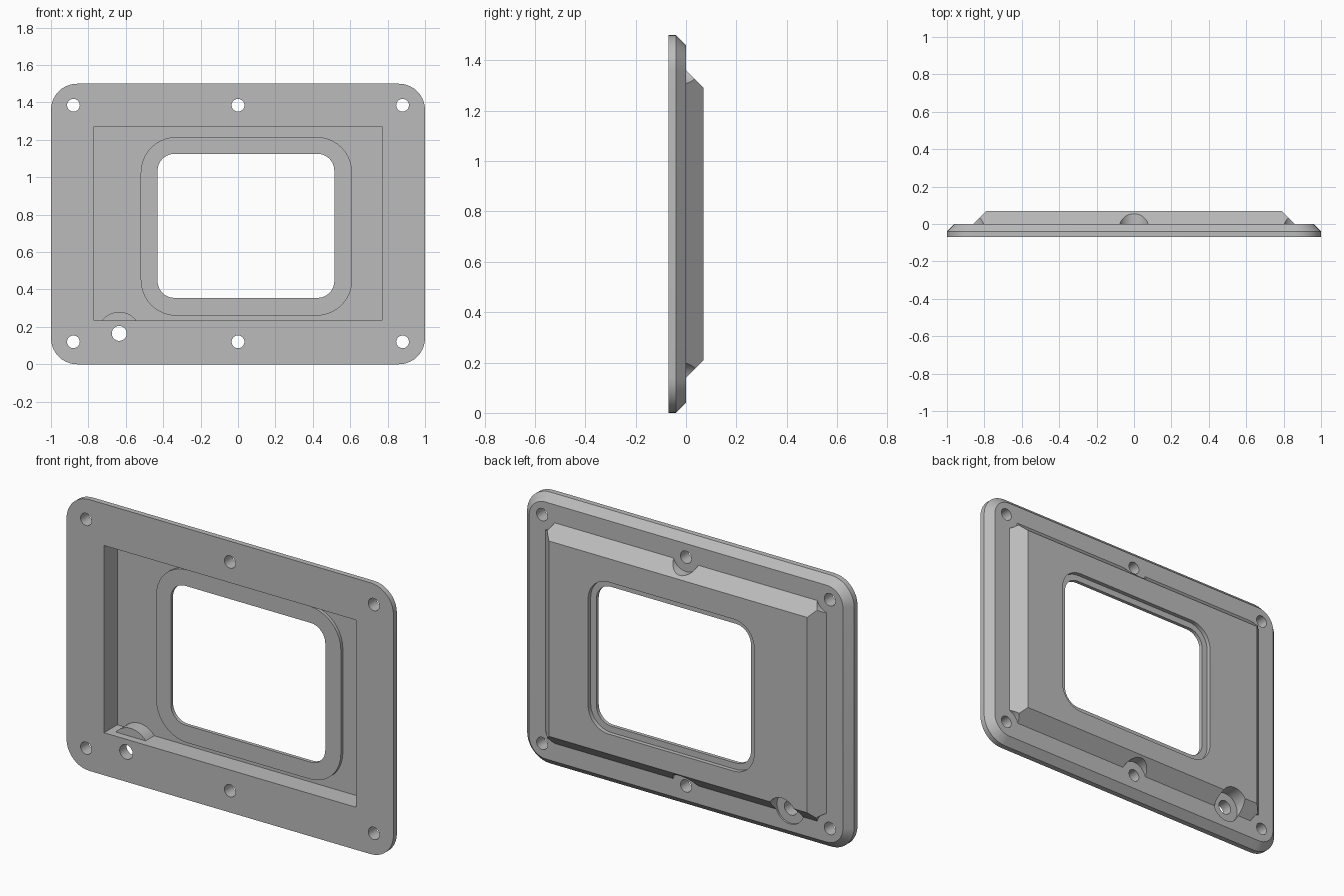
import bpy, bmesh, math

cube = bpy.data.objects.get("Cube")
if cube:
    bpy.data.objects.remove(cube, do_unlink=True)

grey = bpy.data.materials.new("plain grey")
grey.use_nodes = True
colour = (0.5, 0.5, 0.5, 1)
grey.diffuse_color = colour
grey.node_tree.nodes["Principled BSDF"].inputs["Base Color"].default_value = colour


def rect(x0, x1, z0, z1, r=0, steps=10):
    """Outline in x and z, with rounded corners when r is set."""
    if not r:
        return [(x1, z1), (x0, z1), (x0, z0), (x1, z0)]
    centres = [(x1 - r, z1 - r), (x0 + r, z1 - r), (x0 + r, z0 + r), (x1 - r, z0 + r)]
    pts = []
    for q, (cx, cz) in enumerate(centres):
        for i in range(steps + 1):
            a = (q + i / steps) * math.pi / 2
            pts.append((cx + r * math.cos(a), cz + r * math.sin(a)))
    return pts


def circle(x, z, r, n=40):
    return [(x + r * math.cos(math.tau * i / n), z + r * math.sin(math.tau * i / n))
            for i in range(n)]


def loft(name, *sections):
    """Closed solid through (y, outline) sections, ordered front to back."""
    bm = bmesh.new()
    rings = [[bm.verts.new((x, y, z)) for x, z in pts] for y, pts in sections]
    for a, b in zip(rings, rings[1:]):
        for i in range(len(a)):
            j = (i + 1) % len(a)
            bm.faces.new((a[i], a[j], b[j], b[i]))
    bm.faces.new(rings[0])
    bm.faces.new(rings[-1])
    bmesh.ops.recalc_face_normals(bm, faces=bm.faces)
    mesh = bpy.data.meshes.new(name)
    bm.to_mesh(mesh)
    bm.free()
    mesh.materials.append(grey)
    obj = bpy.data.objects.new(name, mesh)
    bpy.context.scene.collection.objects.link(obj)
    return obj


def combine(target, tool, operation="DIFFERENCE"):
    """Apply a boolean and remove the tool."""
    mod = target.modifiers.new("bool", "BOOLEAN")
    mod.operation, mod.object, mod.solver = operation, tool, "EXACT"
    bpy.context.view_layer.update()
    graph = bpy.context.evaluated_depsgraph_get()
    mesh = bpy.data.meshes.new_from_object(target.evaluated_get(graph))
    target.modifiers.clear()
    target.data = mesh
    bpy.data.objects.remove(tool, do_unlink=True)


FRONT, BACK, FLOOR = -0.07, 0.07, 0.045
PORT = (-0.635, 0.165)

# Base plate with a chamfered back edge
outline = rect(-1, 1, 0, 1.5, 0.14)
panel = loft("bezel_panel", (FRONT, outline), (-0.04, outline),
             (0, rect(-0.96, 0.96, 0.04, 1.46, 0.10)))

# Raised back with sloped sides
foot = rect(-0.86, 0.86, 0.14, 1.36)
combine(panel, loft("raised_back", (-0.03, foot), (0, foot),
                    (BACK, rect(-0.79, 0.79, 0.21, 1.29))), "UNION")

# Front pocket, leaving a window flange and a port boss standing
pocket = loft("pocket", (-0.2, rect(-0.77, 0.77, 0.235, 1.27)),
              (FLOOR, rect(-0.77, 0.77, 0.235, 1.27)))
flange = rect(-0.52, 0.61, 0.26, 1.215, 0.19)
combine(pocket, loft("window_flange", (0.027, flange), (0.2, flange)))
boss = circle(*PORT, 0.115)
combine(pocket, loft("port_boss", (-0.03, boss), (0.2, boss)))
combine(panel, pocket)

# Window opening with a shallow rebate at the back
for y, out, r in ((-0.2, 0, 0.09), (0.047, 0.035, 0.125)):
    hole = rect(-0.43 - out, 0.515 + out, 0.355 - out, 1.125 + out, r)
    combine(panel, loft("window", (y, hole), (0.2, hole)))

# Screw holes and their clearance notches in the raised back
for x in (-0.88, 0, 0.88):
    for z in (0.12, 1.385):
        notch, bore = circle(x, z, 0.08), circle(x, z, 0.034)
        top = loft("notch", (0.0, notch), (0.2, notch))
        # keep the notch inside the flat of the plate
        combine(top, loft("limit", (-0.1, rect(-0.95, 0.95, 0.05, 1.45)),
                          (0.3, rect(-0.95, 0.95, 0.05, 1.45))), "INTERSECT")
        combine(panel, top)
        combine(panel, loft("bore", (-0.2, bore), (0.2, bore)))

# Port recess and through hole
for y, r in ((-0.01, 0.085), (-0.2, 0.04)):
    port = circle(*PORT, r)
    combine(panel, loft("port", (y, port), (0.2, port)))

# Crisp edges, smooth round walls
bpy.ops.object.select_all(action="DESELECT")
panel.select_set(True)
bpy.context.view_layer.objects.active = panel
bpy.ops.object.shade_smooth_by_angle(angle=math.radians(25))
